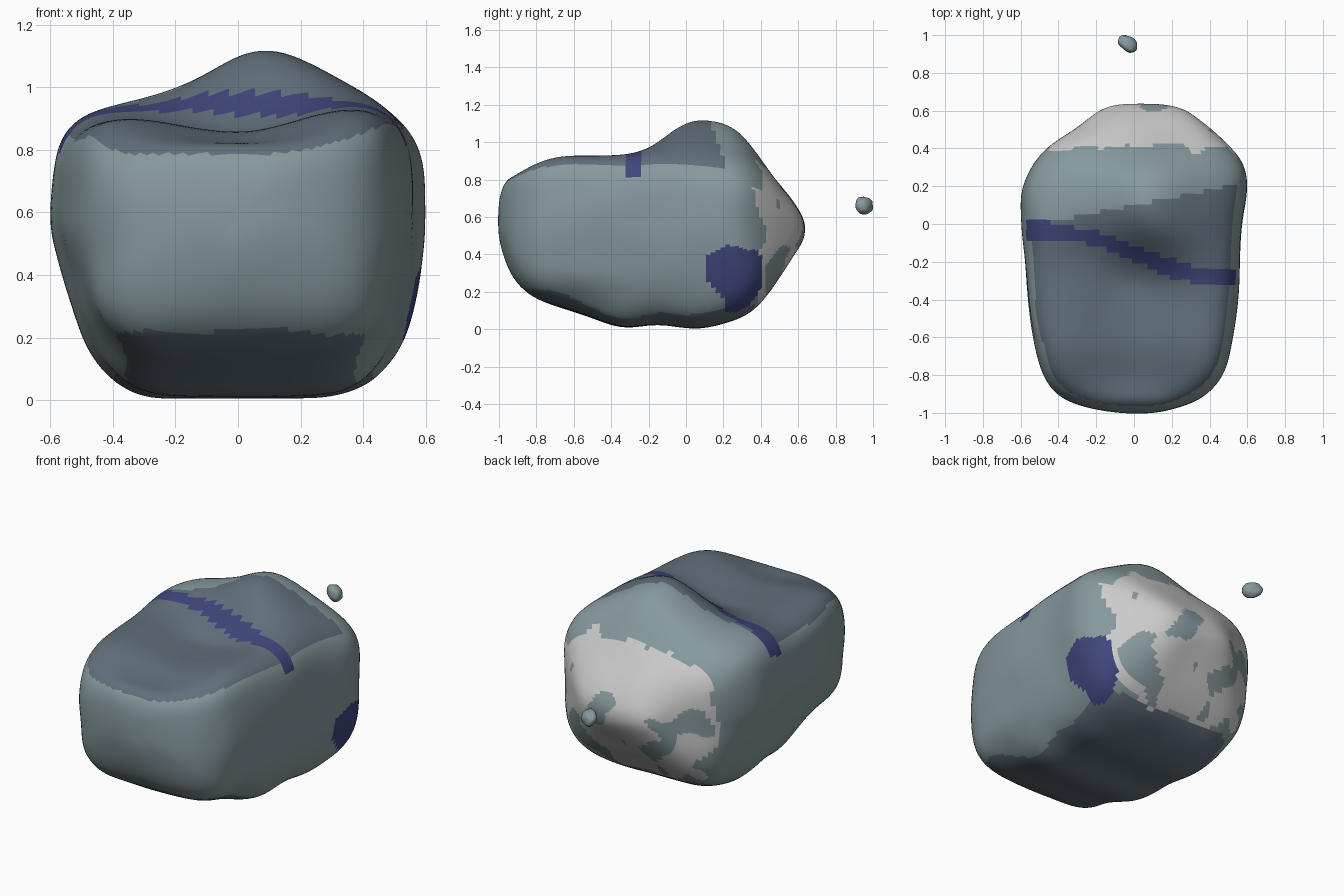
import bpy, bmesh, math
from mathutils import Vector, noise

if "Cube" in bpy.data.objects:
    bpy.data.objects.remove(bpy.data.objects["Cube"])


def step(a, b, v):
    t = max(0.0, min(1.0, (v - a) / (b - a)))
    return t * t * (3 - 2 * t)


def gauss(v, width):
    return math.exp(-(v / width) ** 2)


def material(name, rgb):
    m = bpy.data.materials.new(name)
    m.diffuse_color = (*rgb, 1)
    m.use_nodes = True
    m.node_tree.nodes["Principled BSDF"].inputs["Base Color"].default_value = m.diffuse_color
    return m


# Cross-sections along the body: y, left x, right x, bottom z, top z, squareness
SECTIONS = [
    (-1.00, -0.08, 0.12, 0.51, 0.70, 2.4),
    (-0.98, -0.22, 0.22, 0.41, 0.78, 2.8),
    (-0.935, -0.36, 0.34, 0.29, 0.85, 3.4),
    (-0.87, -0.44, 0.42, 0.205, 0.905, 4.2),
    (-0.78, -0.49, 0.48, 0.15, 0.945, 5.0),
    (-0.66, -0.52, 0.51, 0.115, 0.975, 5.2),
    (-0.52, -0.545, 0.535, 0.07, 0.97, 5.4),
    (-0.40, -0.56, 0.545, 0.02, 0.965, 5.6),
    (-0.30, -0.57, 0.555, 0.005, 0.96, 5.6),
    (-0.18, -0.58, 0.56, 0.03, 0.96, 5.6),
    (-0.06, -0.595, 0.565, 0.015, 0.96, 5.6),
    (0.05, -0.60, 0.575, -0.005, 0.955, 5.4),
    (0.16, -0.60, 0.595, 0.015, 0.945, 5.2),
    (0.26, -0.565, 0.60, 0.045, 0.93, 5.2),
    (0.35, -0.515, 0.565, 0.095, 0.89, 5.0),
    (0.43, -0.43, 0.485, 0.17, 0.84, 4.6),
    (0.50, -0.32, 0.405, 0.27, 0.775, 3.8),
    (0.56, -0.24, 0.335, 0.365, 0.70, 3.0),
    (0.61, -0.17, 0.27, 0.44, 0.63, 2.4),
    (0.635, -0.09, 0.16, 0.49, 0.58, 2.0),
]
RING = 56


def body_point(sec, i):
    y, xl, xr, zb, zt, n = sec
    a = 2 * math.pi * i / RING
    c, s = math.cos(a), math.sin(a)
    # superellipse by polar radius for even spacing
    r = (abs(c) ** n + abs(s) ** n) ** (-1 / n)
    x = (xl + xr) / 2 + (xr - xl) / 2 * r * c
    z = (zb + zt) / 2 + (zt - zb) / 2 * r * s
    # sides taper in towards the bottom, more on the left
    low = max(0.0, (0.55 - z) / 0.55)
    mid_y = step(-0.95, -0.6, y) * step(0.5, 0.2, y)
    x *= 1 - mid_y * (0.27 * low ** 1.1 if x < 0 else 0.19 * low ** 1.6)
    # undercut on each side beneath the front half
    x *= 1 - 0.08 * step(0.27, 0.18, z) * gauss(y + 0.58, 0.2)
    # hollow front deck rising over a diagonal edge into the rear hump
    upper = step(0.6, 0.88, z)
    edge = -0.15 - 0.2 * x
    rise = step(edge - 0.17, edge + 0.22, y)
    dip = -0.12 * gauss(x, 0.29) * step(-1.0, -0.8, y) - 0.035 * step(0, -0.4, x)
    hump = 0.175 * gauss(x - 0.1, 0.28 if x < 0.1 else 0.25) * step(0.52, 0.2, y)
    z += upper * (dip * (1 - rise) + hump * rise)
    # gentle hand-sculpted unevenness
    p = Vector((x, y, z))
    p += noise.noise_vector(p * 4.5) * 0.01
    p.z = max(0.0, p.z)
    return p


# Main body loft
bm = bmesh.new()
rings = [[bm.verts.new(body_point(s, i)) for i in range(RING)] for s in SECTIONS]
for a, b in zip(rings, rings[1:]):
    for i in range(RING):
        j = (i + 1) % RING
        bm.faces.new((a[i], a[j], b[j], b[i]))
for ring, off in ((rings[0], -0.004), (rings[-1], 0.004)):
    mid = sum((v.co for v in ring), Vector()) / RING
    tip = bm.verts.new(mid + Vector((0, off, 0)))
    for i in range(RING):
        bm.faces.new((ring[i], ring[(i + 1) % RING], tip))
bmesh.ops.recalc_face_normals(bm, faces=bm.faces)
mesh = bpy.data.meshes.new("body")
bm.to_mesh(mesh)
bm.free()
teal = material("dull_teal", (0.24, 0.32, 0.34))
for m in (teal, material("slate", (0.12, 0.16, 0.20)),
          material("deep_blue", (0.05, 0.06, 0.20)),
          material("pale_grey", (0.55, 0.55, 0.55))):
    mesh.materials.append(m)
body = bpy.data.objects.new("body", mesh)
bpy.context.collection.objects.link(body)
sub = body.modifiers.new("smooth", "SUBSURF")
sub.levels = sub.render_levels = 2
bpy.context.view_layer.objects.active = body
body.select_set(True)
bpy.ops.object.convert(target="MESH")
bpy.ops.object.shade_smooth()

# Paint: teal sides, slate deck and underside, blue band, pale rear
for f in body.data.polygons:
    c, nrm = f.center, f.normal
    blotch = noise.noise(c * 5)
    edge = -0.16 - 0.14 * math.tanh(c.x * 3)
    if c.z > 0.78 and nrm.z > 0.3 and abs(c.y - edge) < 0.045 + 0.02 * blotch:
        f.material_index = 2
    elif c.x > 0.3 and (c - Vector((0.5, 0.26, 0.3))).length < 0.17 + 0.08 * blotch:
        f.material_index = 2
    elif c.y > 0.38 + 0.1 * blotch and blotch > -0.22:
        f.material_index = 3
    elif nrm.z > 0.6 and c.z > 0.75 and c.y < 0.1 + 0.2 * c.x:
        f.material_index = 1
    elif nrm.z < -0.75 + 0.1 * blotch:
        f.material_index = 1

# Small loose pebble floating behind
bpy.ops.mesh.primitive_ico_sphere_add(subdivisions=3, radius=1,
                                      location=(-0.03, 0.952, 0.663),
                                      rotation=(0.35, 0, math.radians(-40)))
pebble = bpy.context.object
pebble.name = "pebble"
pebble.scale = (0.058, 0.038, 0.048)
for v in pebble.data.vertices:
    v.co *= 1 + 0.15 * noise.noise(v.co * 1.5)
pebble.data.materials.append(teal)
bpy.ops.object.shade_smooth()
